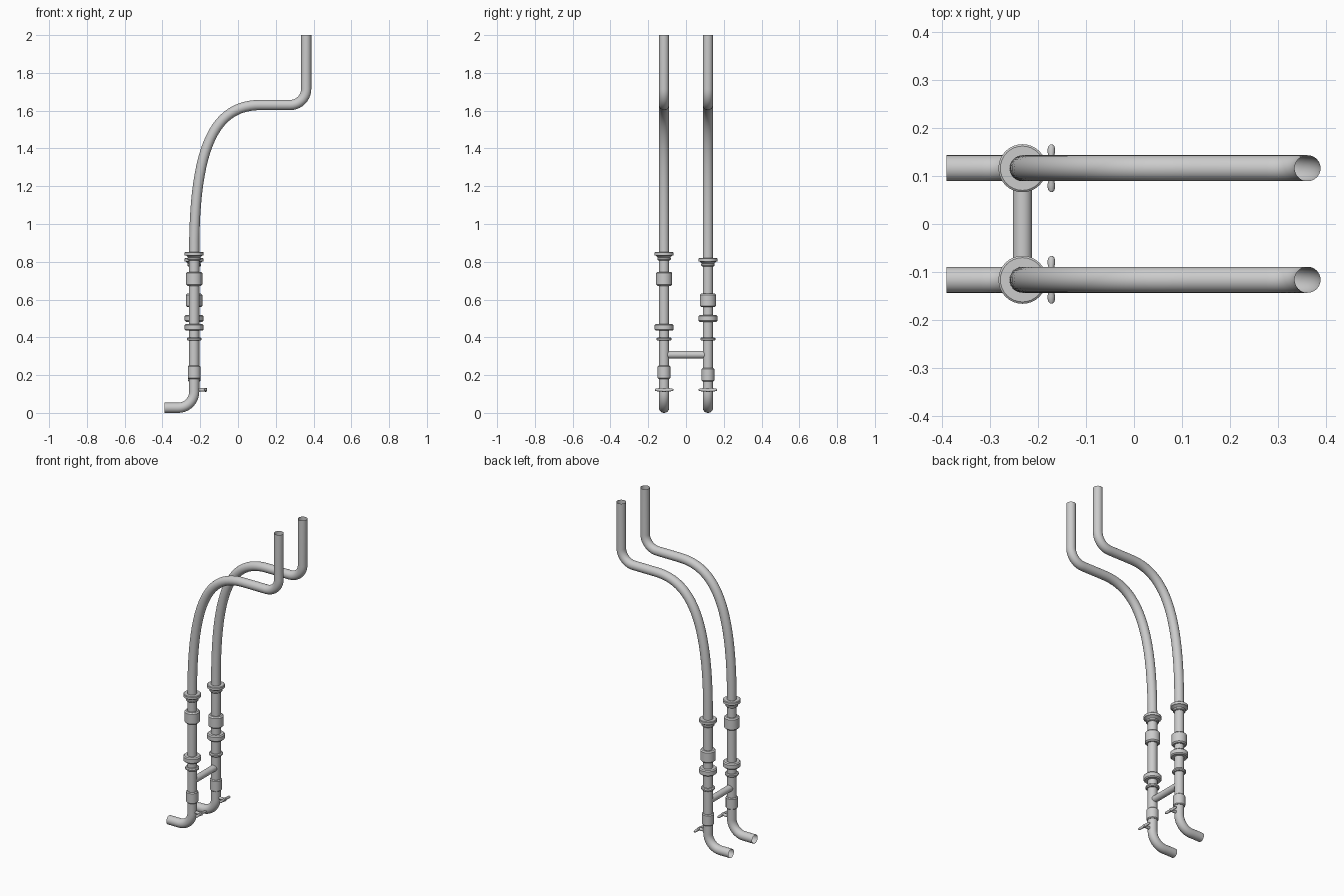
import bpy, bmesh, math
from mathutils import Vector

if "Cube" in bpy.data.objects:
    bpy.data.objects.remove(bpy.data.objects["Cube"])

PX, PY, R, SEG = -0.232, 0.116, 0.027, 32   # riser x, riser |y|, pipe radius, sides


def finish(bm, name, angle=35):
    bmesh.ops.recalc_face_normals(bm, faces=bm.faces)
    me = bpy.data.meshes.new(name)
    bm.to_mesh(me)
    bm.free()
    ob = bpy.data.objects.new(name, me)
    bpy.context.collection.objects.link(ob)
    bpy.ops.object.select_all(action='DESELECT')
    ob.select_set(True)
    bpy.context.view_layer.objects.active = ob
    bpy.ops.object.shade_smooth_by_angle(angle=math.radians(angle))
    return ob


def skin(name, rings, caps=False, angle=35):
    """Bridge a list of equal-length point rings."""
    bm = bmesh.new()
    vs = [[bm.verts.new(p) for p in ring] for ring in rings]
    n = len(vs[0])
    for a, b in zip(vs, vs[1:]):
        for j in range(n):
            k = (j + 1) % n
            bm.faces.new((a[j], a[k], b[k], b[j]))
    if caps:
        bm.faces.new(vs[0])
        bm.faces.new(vs[-1])
    return finish(bm, name, angle)


def lathe(name, y, profile):
    rings = [[(PX + r * math.cos(2 * math.pi * j / SEG), y + r * math.sin(2 * math.pi * j / SEG), z)
              for j in range(SEG)] for r, z in profile]
    return skin(name, rings)


def tube(name, y, path):
    """Open tube swept along a path in the xz plane."""
    rings = []
    for i, (x, z) in enumerate(path):
        a, b = path[max(i - 1, 0)], path[min(i + 1, len(path) - 1)]
        t = Vector((b[0] - a[0], b[1] - a[1])).normalized()
        if i == 0 or i == len(path) - 1:
            t = Vector((round(t.x), round(t.y)))
        rings.append([(x - t.y * R * math.cos(w), y + R * math.sin(w), z + t.x * R * math.cos(w))
                      for w in (2 * math.pi * j / SEG for j in range(SEG))])
    return skin(name, rings)


def arc(cx, cz, r, a0, a1, n=10):
    return [(cx + r * math.cos(math.radians(a0 + (a1 - a0) * i / n)),
             cz + r * math.sin(math.radians(a0 + (a1 - a0) * i / n))) for i in range(n + 1)]


def bezier(p, n=24):
    out = []
    for i in range(n + 1):
        t = i / n
        w = ((1 - t) ** 3, 3 * t * (1 - t) ** 2, 3 * t * t * (1 - t), t ** 3)
        out.append(tuple(sum(w[k] * p[k][c] for k in range(4)) for c in (0, 1)))
    return out


# S-shaped pipe centre line
b = 0.085
path = ([(-0.39, R)] + arc(PX - b, R + b, b, -90, 0)
        + bezier([(PX, 0.85), (PX, 1.42), (-0.12, 1.63), (0.12, 1.63)])
        + arc(0.361 - b, 1.63 + b, b, -90, 0) + [(0.361, 2.0)])


def sleeve(name, y, z0, z1, r, c):
    """Chamfered collar around the riser."""
    lathe(name, y, [(R * .95, z0), (r - c, z0), (r, z0 + c), (r, z1 - c), (r - c, z1), (R * .95, z1)])


# per side: y, top flange z, coupling span, thick ring span, lower valve span
sides = {
    "front": (-PY, 0.842, (0.673, 0.747), (0.435, 0.47), (0.18, 0.25)),
    "back": (PY, 0.81, (0.56, 0.632), (0.482, 0.518), (0.167, 0.237)),
}
for side, (y, zf, coup, ring, valve) in sides.items():
    tube(side + "_pipe", y, path)
    # top flange with neck and small ring
    lathe(side + "_top_flange", y, [(R, zf - .022), (.034, zf - .018), (.042, zf - .01), (.05, zf - .008),
                                    (.05, zf + .007), (.046, zf + .01), (R, zf + .01)])
    sleeve(side + "_neck_ring", y, zf - .034, zf - .018, .036, .004)
    # fittings on the riser
    sleeve(side + "_coupling", y, *coup, .043, .007)
    sleeve(side + "_union_ring", y, *ring, .05, .006)
    sleeve(side + "_small_ring", y, .382, .4, .039, .005)
    sleeve(side + "_valve_body", y, *valve, .034, .005)
    # wing handle and its stem
    wing = [(-.049, .003, .004), (-.045, .007, .006), (-.034, .008, .008), (-.022, .005, .009),
            (0, .007, .011), (.022, .005, .009), (.034, .008, .008), (.045, .007, .006), (.049, .003, .004)]
    skin(side + "_wing_handle",
         [[(-.172 + w * math.cos(a), y + d, .122 + h * math.sin(a))
           for a in (2 * math.pi * j / 16 for j in range(16))] for d, w, h in wing], True, 50)
    skin(side + "_handle_stem",
         [[(x, y + .009 * math.cos(a), .122 + .009 * math.sin(a))
           for a in (2 * math.pi * j / 16 for j in range(16))] for x in (PX + .015, -.165)], True)

# cross pipe joining both risers
skin("cross_pipe", [[(PX + .02 * math.cos(a), y, .308 + .02 * math.sin(a))
                     for a in (2 * math.pi * j / SEG for j in range(SEG))] for y in (-PY + .015, PY - .015)])
